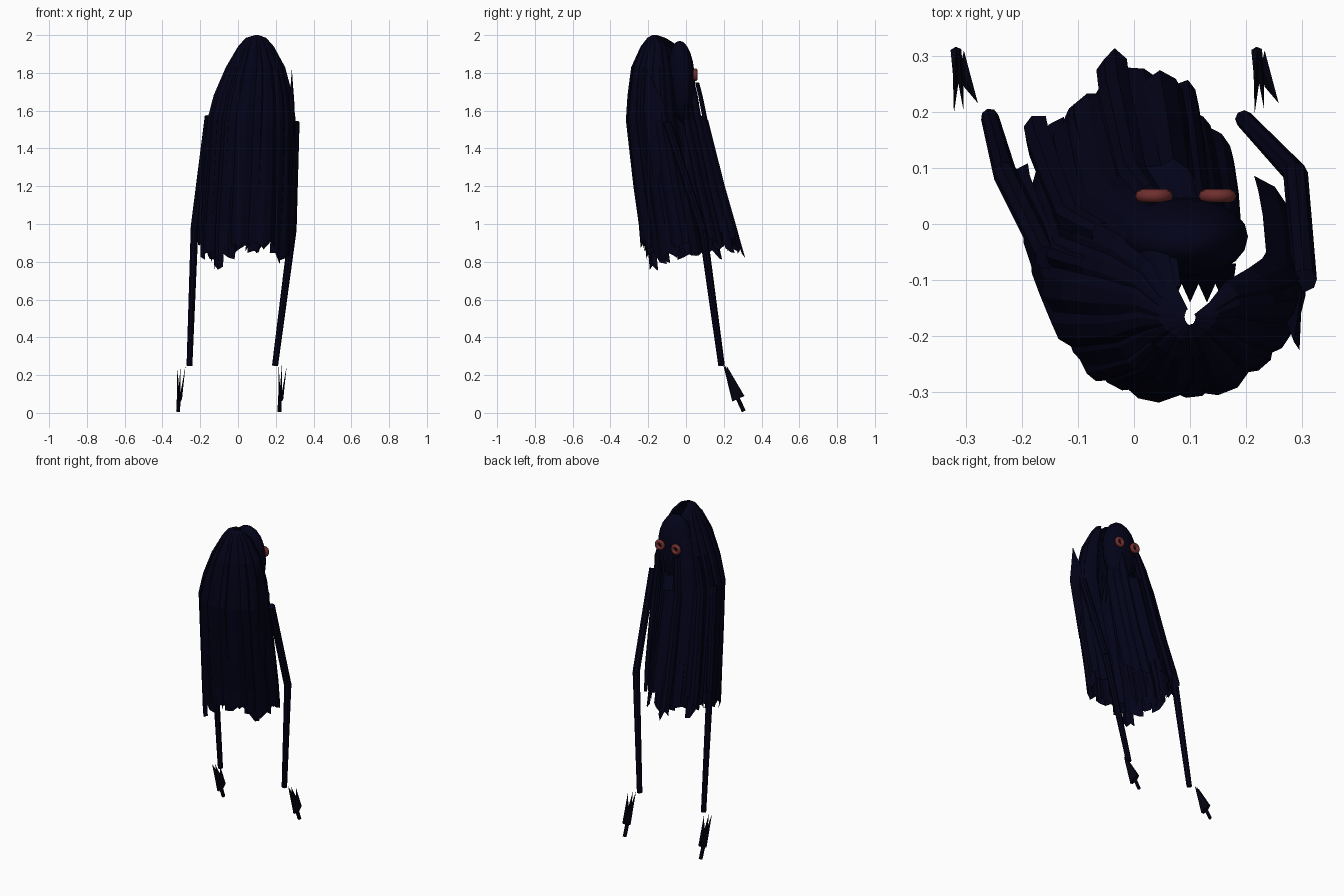
import bpy, bmesh, math, random
from mathutils import Vector, Matrix

if "Cube" in bpy.data.objects:
    bpy.data.objects.remove(bpy.data.objects["Cube"])

random.seed(23)


def material(name, rgb):
    m = bpy.data.materials.new(name)
    m.diffuse_color = (*rgb, 1)
    m.use_nodes = True
    m.node_tree.nodes["Principled BSDF"].inputs["Base Color"].default_value = m.diffuse_color
    return m


NAVY = material("dark navy", (0.0008, 0.0008, 0.0095))
BLACK = material("blue black", (0.0008, 0.001, 0.006))
RED = material("dull red", (0.16, 0.028, 0.028))


def finish(bm, name, mat, smooth=False):
    me = bpy.data.meshes.new(name)
    bm.to_mesh(me)
    bm.free()
    me.materials.append(mat)
    for p in me.polygons:
        p.use_smooth = smooth
    ob = bpy.data.objects.new(name, me)
    bpy.context.collection.objects.link(ob)
    return ob


# Drape cross-sections: z, x min, x max, y min, y max
SECTIONS = [(2.0, 0.09, 0.11, -0.18, -0.15), (1.985, 0.04, 0.15, -0.205, -0.10),
            (1.94, 0.0, 0.19, -0.24, -0.02), (1.83, -0.065, 0.25, -0.29, 0.05),
            (1.68, -0.13, 0.29, -0.31, 0.09), (1.55, -0.165, 0.305, -0.32, 0.115),
            (1.2, -0.19, 0.305, -0.285, 0.20), (1.0, -0.205, 0.30, -0.26, 0.255),
            (0.7, -0.21, 0.285, -0.24, 0.335)]


def drape_point(deg, z, scale=1.0):
    for a, b in zip(SECTIONS, SECTIONS[1:]):
        if z >= b[0]:
            t = (a[0] - z) / (a[0] - b[0])
            x0, x1, y0, y1 = (a[i] + (b[i] - a[i]) * t for i in range(1, 5))
            break
    r = math.radians(deg)
    c, s = math.cos(r), math.sin(r)
    if c > 0 and s > 0:                      # front right corner is pulled in
        scale *= 1 - 0.3 * math.sin(2 * r)
    return Vector(((x0 + x1) / 2 + c * (x1 - x0) / 2 * scale,
                   (y0 + y1) / 2 + s * (y1 - y0) / 2 * scale, z))


def strand(bm, deg, width, z_top, z_end, start=None, scale=1.0, flare=0.0):
    """Creased cloth strip following the drape, with a ragged end."""
    levels = [z for z in (2.0, 1.985, 1.94, 1.89, 1.83, 1.75, 1.68, 1.55,
                          1.38, 1.2, 1.0, 0.9) if z <= z_top and z > z_end + 0.03]
    offs = ((-0.5, 0.94), (-0.2, 1.0), (0.15, 1.005), (0.5, 0.94))
    rows = []
    if start:
        rows.append([bm.verts.new(start + Vector((-o * 0.03, 0, 0))) for o, _ in offs])
    for z in levels:
        f = scale + flare * max(0, 1.7 - z)
        rows.append([bm.verts.new(drape_point(deg + o * width, z, k * f))
                     for o, k in offs])
    f = scale + flare * (1.7 - z_end)
    rag = [random.uniform(-0.025, 0.045) for _ in offs]
    rows.append([bm.verts.new(drape_point(deg + o * width, max(0.75, z_end + g), k * f))
                 for (o, k), g in zip(offs, rag)])
    for a, b in zip(rows, rows[1:]):
        for i in range(3):
            bm.faces.new((a[i], b[i], b[i + 1], a[i + 1]))


# Long strands falling from the crown around the back and sides
bm = bmesh.new()
deg = 128
while deg < 376:
    w = random.uniform(14, 22)
    strand(bm, deg, w + 6, 2.0, random.uniform(0.80, 0.88), scale=random.uniform(0.96, 1.01),
           flare=random.uniform(-0.08, 0.03))
    deg += w
strand(bm, 232, 15, 1.94, 0.76, scale=1.0)
finish(bm, "crown_strands", NAVY)

# Inner layers of strands
bm = bmesh.new()
for deg in range(140, 365, 18):
    strand(bm, deg, 24, 1.94, random.uniform(0.84, 0.94), scale=random.uniform(0.86, 0.94))
finish(bm, "inner_strands", NAVY)

# Cowl strands sweeping from the crown around the left of the face
bm = bmesh.new()
for i, deg in enumerate((118, 138, 160)):
    strand(bm, deg, 26, 1.985, 0.95 - 0.03 * i, scale=0.86 + 0.02 * i)
finish(bm, "cowl_strands", NAVY)

# Front strands hanging from the chin and cheeks
bm = bmesh.new()
for i, deg in enumerate(range(48, 150, 13)):
    side = (deg - 92) / 48
    chin = Vector((0.09 - 0.09 * side, 0.02 - 0.02 * abs(side), 1.6 + 0.14 * abs(side)))
    strand(bm, deg, 20, 1.55 + 0.13 * abs(side), random.uniform(0.86, 0.94), chin,
           random.uniform(0.93, 1.0), random.uniform(-0.08, 0.04))
for deg, end, sc, fl in ((109, 0.84, 1.03, 0.06), (74, 0.87, 1.0, 0.03),
                         (146, 0.88, 1.02, 0.13), (166, 0.9, 1.0, 0.07)):
    strand(bm, deg, 13, 1.76, end, scale=sc, flare=fl)
finish(bm, "front_strands", NAVY)

# Tall spike standing off the right shoulder
bm = bmesh.new()
p = [bm.verts.new(v) for v in ((0.285, -0.21, 1.82), (0.27, -0.17, 1.62), (0.295, -0.225, 1.6),
                               (0.30, -0.11, 1.62), (0.27, -0.17, 1.2), (0.29, -0.14, 1.2))]
for f in ((0, 1, 2), (0, 2, 3), (0, 3, 1), (1, 4, 2), (2, 4, 5), (2, 5, 3), (3, 5, 4), (3, 4, 1)):
    bm.faces.new([p[i] for i in f])
finish(bm, "shoulder_spike", NAVY)

# Long hooded head
bm = bmesh.new()
bmesh.ops.create_uvsphere(bm, u_segments=20, v_segments=12, radius=1)
for v in bm.verts:
    x, y, z = v.co
    taper = 1 + 0.12 * z
    v.co = (0.09 + 0.113 * x * taper, -0.022 + 0.07 * y * taper - 0.012 * z, 1.75 + 0.22 * z)
finish(bm, "head", NAVY, True)

# Short locks hanging behind the head
bm = bmesh.new()
for x in (0.04, 0.07, 0.10, 0.13, 0.16):
    top = [bm.verts.new((x + d, -0.07, 1.86)) for d in (-0.022, 0.022)]
    mid = [bm.verts.new((x + d, -0.10, 1.7)) for d in (-0.018, 0.018)]
    end = bm.verts.new((x, -0.14, 1.45))
    bm.faces.new((top[0], top[1], mid[1], mid[0]))
    bm.faces.new((mid[0], mid[1], end))
finish(bm, "nape_locks", NAVY)

# Ring eyes
for side, x in (("left", 0.036), ("right", 0.149)):
    bpy.ops.mesh.primitive_torus_add(major_segments=20, minor_segments=8, major_radius=0.022,
                                     minor_radius=0.012, location=(x, 0.05, 1.79),
                                     rotation=(math.pi / 2, 0, 0))
    eye = bpy.context.object
    eye.name = side + "_eye"
    eye.data.materials.append(RED)
    bpy.ops.object.shade_smooth()


def rod(bm, a, b, r1, r2, n=8):
    a, b = Vector(a), Vector(b)
    d = b - a
    m = Matrix.Translation((a + b) / 2) @ d.to_track_quat('Z', 'Y').to_matrix().to_4x4()
    bmesh.ops.create_cone(bm, cap_ends=True, segments=n, radius1=r1, radius2=r2,
                          depth=d.length, matrix=m)


# Arms, each with a bent elbow
ARMS = {"left": ((-0.155, -0.06, 1.57), (-0.23, 0.09, 0.98), (-0.257, 0.19, 0.25)),
        "right": ((0.304, -0.1, 1.54), (0.288, 0.09, 0.96), (0.196, 0.187, 0.25))}
for side, (shoulder, elbow, wrist) in ARMS.items():
    bm = bmesh.new()
    rod(bm, shoulder, elbow, 0.022, 0.022)
    rod(bm, elbow, wrist, 0.021, 0.016)
    finish(bm, side + "_arm", NAVY)

# Detached hands: a stub with a fan of long blade fingers
for side, x in (("left", -0.314), ("right", 0.222)):
    bm = bmesh.new()
    rod(bm, (x - 0.003, 0.306, 0.008), (x, 0.275, 0.075), 0.011, 0.011, 6)
    for dx, ty, tz in ((-0.007, 0.197, 0.255), (0.01, 0.203, 0.255), (0.036, 0.215, 0.25)):
        base = Vector((x + dx * 0.3, 0.277, 0.075))
        tip = Vector((x + dx, ty, tz))
        n = Vector((0, 0.9, 0.4))
        quad = [base + n * 0.036, base + Vector((0.007, 0, 0)),
                base - n * 0.036, base - Vector((0.007, 0, 0))]
        q = [bm.verts.new(v) for v in quad]
        t = bm.verts.new(tip)
        bm.faces.new(q[::-1])
        for i in range(4):
            bm.faces.new((q[i], q[(i + 1) % 4], t))
    finish(bm, side + "_hand", BLACK)
